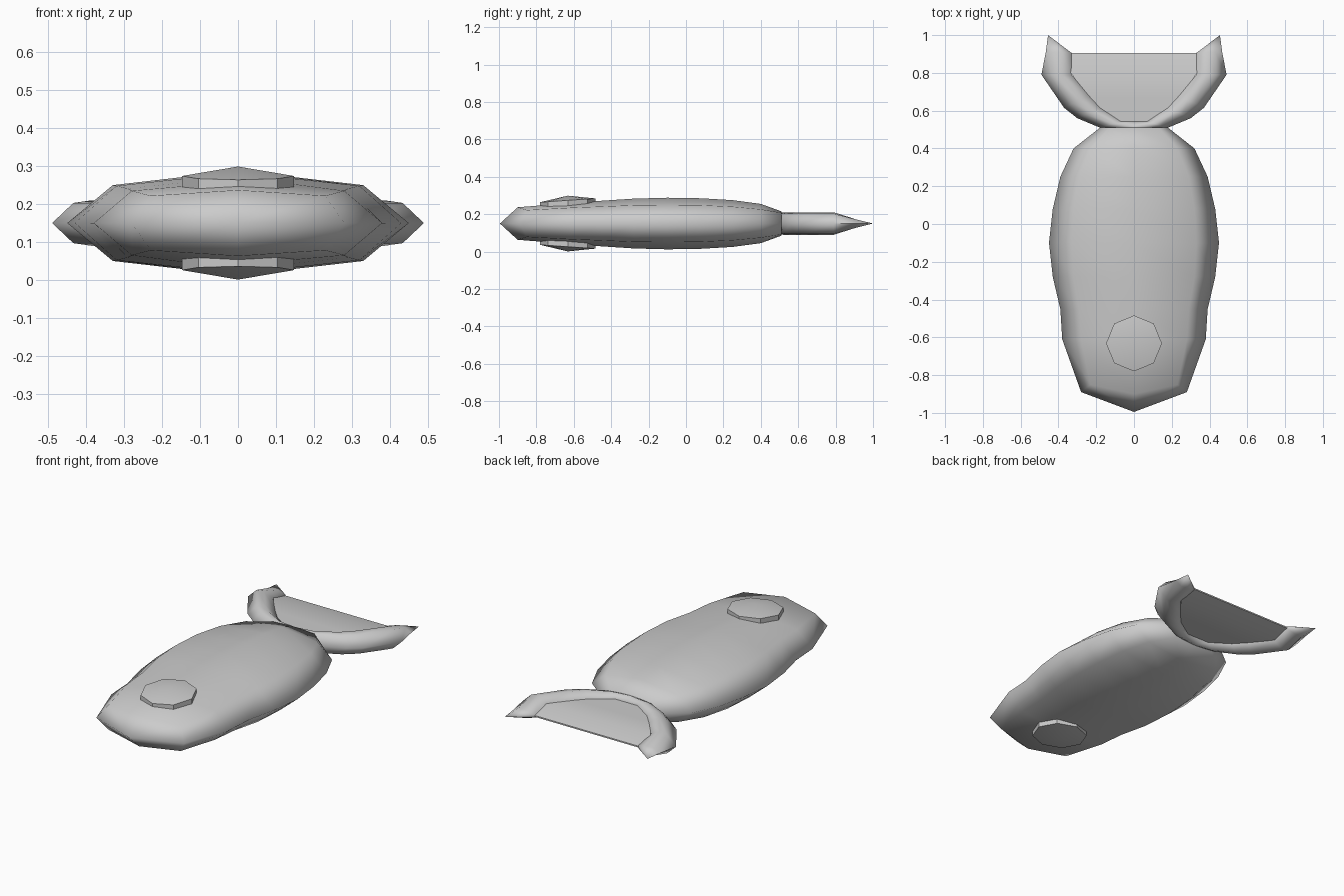
import bpy, bmesh, math

if "Cube" in bpy.data.objects:
    bpy.data.objects.remove(bpy.data.objects["Cube"])

MID = 0.15  # height of the symmetry plane


def finish(bm, name, angle):
    bmesh.ops.remove_doubles(bm, verts=bm.verts, dist=0.0005)
    bmesh.ops.recalc_face_normals(bm, faces=bm.faces)
    me = bpy.data.meshes.new(name)
    bm.to_mesh(me)
    bm.free()
    ob = bpy.data.objects.new(name, me)
    ob.location.z = MID
    bpy.context.collection.objects.link(ob)
    bpy.ops.object.select_all(action='DESELECT')
    ob.select_set(True)
    bpy.context.view_layer.objects.active = ob
    bpy.ops.object.shade_smooth_by_angle(angle=math.radians(angle))
    return ob


def loft(bm, rings, tip_start=None, tip_end=None):
    vs = [[bm.verts.new(p) for p in r] for r in rings]
    n = len(vs[0])
    for a, b in zip(vs, vs[1:]):
        for i in range(n):
            bm.faces.new((a[i], a[(i + 1) % n], b[(i + 1) % n], b[i]))
    for ring, tip in ((vs[0], tip_start), (vs[-1], tip_end)):
        if tip is None:
            bm.faces.new(ring)
        else:
            t = bm.verts.new(tip)
            for i in range(n):
                bm.faces.new((ring[i], ring[(i + 1) % n], t))


# Body: y, half width, shoulder x, shoulder y, shoulder height, spine height
stations = [
    (-0.89, 0.28, 0.23, -0.85, 0.072, 0.087),
    (-0.61, 0.38, 0.28, -0.61, 0.085, 0.110),
    (-0.45, 0.39, 0.29, -0.45, 0.091, 0.122),
    (-0.28, 0.43, 0.32, -0.28, 0.098, 0.133),
    (-0.10, 0.45, 0.33, -0.10, 0.100, 0.138),
    (0.08, 0.43, 0.32, 0.08, 0.098, 0.135),
    (0.25, 0.39, 0.29, 0.25, 0.090, 0.125),
    (0.40, 0.32, 0.23, 0.40, 0.076, 0.105),
    (0.51, 0.18, 0.13, 0.51, 0.058, 0.065),
]
rings = []
for y, w, sx, sy, sz, cz in stations:
    cy = -0.90 if y == -0.89 else y
    rings.append([(w, y, 0), (sx, sy, sz), (0, cy, cz), (-sx, sy, sz),
                  (-w, y, 0), (-sx, sy, -sz), (0, cy, -cz), (sx, sy, -sz)])
bm = bmesh.new()
loft(bm, rings, tip_start=(0, -0.995, 0))
finish(bm, "body", 100)

# Tail fork: outer and inner outline points joined into a swept tube
outer = [(0.0, 0.47), (0.18, 0.51), (0.30, 0.56), (0.37, 0.615), (0.49, 0.79)]
inner = [(0.0, 0.543), (0.07, 0.543), (0.18, 0.615), (0.24, 0.68), (0.33, 0.79)]
section = [(0, 0), (0.35, 0.053), (0.65, 0.06), (1, 0.03),
           (1, -0.03), (0.65, -0.06), (0.35, -0.053)]
half = []
for o, i in zip(outer, inner):
    half.append([(o[0] + (i[0] - o[0]) * t, o[1] + (i[1] - o[1]) * t, z)
                 for t, z in section])
# slanted end of each fork arm, tapering to the point
end_z = [0, 0.022, 0.022, 0.008, -0.008, -0.022, -0.022]
end_x = [0.467, 0.43, 0.38, 0.33, 0.33, 0.38, 0.43]
end_y = [0.91, 0.91, 0.91, 0.905, 0.905, 0.91, 0.91]
half.append(list(zip(end_x, end_y, end_z)))
arms = [[(-x, y, z) for x, y, z in r] for r in reversed(half[1:])] + half
bm = bmesh.new()
loft(bm, arms, tip_start=(-0.455, 1.0, 0), tip_end=(0.455, 1.0, 0))
finish(bm, "tail_fork", 100)

# Tail membrane with wedge-shaped trailing edge
edge = [(0.07, 0.53), (0.18, 0.605), (0.24, 0.67), (0.335, 0.80)]
strips = [[(-x, y, 0.03), (x, y, 0.03), (x, y, -0.03), (-x, y, -0.03)]
          for x, y in edge]
strips.append([(-0.335, 0.905, 0.004), (0.335, 0.905, 0.004),
               (0.335, 0.905, -0.004), (-0.335, 0.905, -0.004)])
bm = bmesh.new()
loft(bm, strips)
finish(bm, "tail_membrane", 30)

# Eyes: tilted octagonal discs with a low peak, above and below
for name, s in (("upper_eye", 1), ("lower_eye", -1)):
    rim, base = [], []
    for k in range(8):
        a = math.tau * k / 8
        x, dy = 0.148 * math.cos(a), 0.148 * math.sin(a)
        z = 0.124 + 0.068 * dy
        rim.append((x, -0.632 + dy, s * z))
        base.append((x, -0.632 + dy, s * (z - 0.04)))
    bm = bmesh.new()
    loft(bm, [base, rim], tip_end=(0, -0.632, s * 0.149))
    finish(bm, name, 40)
